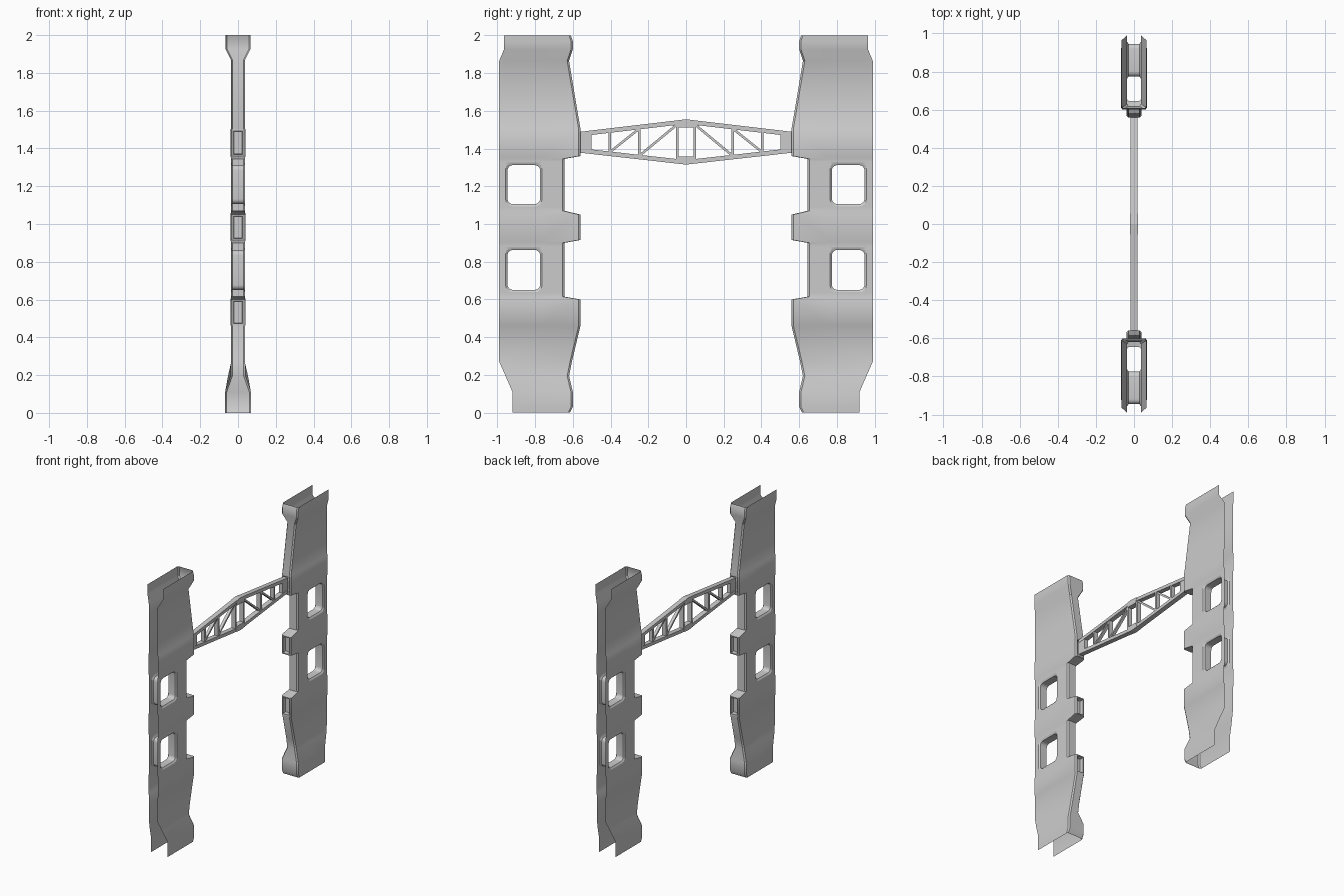
import bpy, bmesh, math
from mathutils import Vector

cube = bpy.data.objects.get("Cube")
if cube:
    bpy.data.objects.remove(cube, do_unlink=True)

grey = bpy.data.materials.new("plain_grey")
grey.use_nodes = True
colour = (0.6, 0.6, 0.6, 1)
grey.diffuse_color = colour
bsdf = grey.node_tree.nodes["Principled BSDF"]
bsdf.inputs["Base Color"].default_value = colour
bsdf.inputs["Roughness"].default_value = 0.8


def finish(bm, name, smooth=False):
    bmesh.ops.remove_doubles(bm, verts=bm.verts[:], dist=0.0001)
    bmesh.ops.recalc_face_normals(bm, faces=bm.faces[:])
    mesh = bpy.data.meshes.new(name)
    bm.to_mesh(mesh)
    bm.free()
    mesh.materials.append(grey)
    obj = bpy.data.objects.new(name, mesh)
    bpy.context.collection.objects.link(obj)
    if smooth:
        bpy.ops.object.select_all(action='DESELECT')
        obj.select_set(True)
        bpy.context.view_layer.objects.active = obj
        bpy.ops.object.shade_smooth_by_angle(angle=math.radians(30))
    return obj


# Channel stations: height, outer edge, inner edge, half thickness
OUT, NECK, TAB, THIN, THICK = 0.99, 0.645, 0.56, 0.036, 0.04
STATIONS = [
    (0, 0.92, 0.615, 0.068), (0.03, 0.92, 0.6, 0.068), (0.11, 0.92, 0.6, 0.068),
    (0.195, 0.957, 0.62, 0.038), (0.27, OUT, 0.605, THIN),
    (0.458, OUT, TAB, THIN), (0.465, OUT, TAB, THICK), (0.6, OUT, TAB, THICK),
    (0.615, OUT, NECK, THIN), (0.635, OUT, NECK, THIN), (0.88, OUT, NECK, THIN),
    (0.9, OUT, NECK, THIN), (0.915, OUT, TAB, THICK), (1.05, OUT, TAB, THICK),
    (1.07, OUT, NECK, THIN), (1.09, OUT, NECK, THIN), (1.33, OUT, NECK, THIN),
    (1.345, OUT, NECK, THIN), (1.36, OUT, TAB, THICK), (1.5, OUT, TAB, THICK),
    (1.507, OUT, TAB, THIN), (1.865, OUT, 0.62, THIN),
    (1.925, 0.965, 0.6, 0.065), (1.97, 0.965, 0.6, 0.065), (2, 0.965, 0.61, 0.065)]
WINDOW_ROWS = (0.635, 1.09)
TAB_ROWS = (0.465, 0.915, 1.36)
WIN_OUT, WIN_IN = 0.96, 0.76


def rounded(y0, y1, z0, z1, r, steps=5):
    """Rounded rectangle as (corner number, y, z)."""
    corners = [(y1 - r, z1 - r), (y0 + r, z1 - r), (y0 + r, z0 + r), (y1 - r, z0 + r)]
    ring = []
    for c, (cy, cz) in enumerate(corners):
        for k in range(steps + 1):
            a = math.pi / 2 * (c + k / steps)
            ring.append((c, cy + r * math.cos(a), cz + r * math.sin(a)))
    return ring


def window(bm, side, z0, z1):
    """Dished rim on both sheets and a tunnel joining them."""
    square = [(WIN_OUT, z1), (WIN_IN, z1), (WIN_IN, z0), (WIN_OUT, z0)]
    rim = rounded(WIN_IN + 0.004, WIN_OUT - 0.004, z0 + 0.004, z1 - 0.004, 0.035)
    hole = rounded(WIN_IN + 0.014, WIN_OUT - 0.014, z0 + 0.016, z1 - 0.018, 0.027)
    n = len(rim)
    tunnels = []
    for sx in (1, -1):
        corner = [bm.verts.new((sx * THIN, side * y, z)) for y, z in square]
        lip = [bm.verts.new((sx * THIN, side * y, z)) for c, y, z in rim]
        edge = [bm.verts.new((sx * (THIN - 0.008), side * y, z)) for c, y, z in hole]
        for i in range(n):
            j = (i + 1) % n
            ci, cj = rim[i][0], rim[j][0]
            if ci == cj:
                bm.faces.new((corner[ci], lip[i], lip[j]))
            else:
                bm.faces.new((corner[ci], lip[i], lip[j], corner[cj]))
            bm.faces.new((lip[i], edge[i], edge[j], lip[j]))
        tunnels.append(edge)
    a, b = tunnels
    for i in range(n):
        j = (i + 1) % n
        bm.faces.new((a[i], b[i], b[j], a[j]))


def pillar(name, side):
    bm = bmesh.new()
    rows = []
    for z, outer, inner, t in STATIONS:
        # the foot flare reaches higher along the outer edge
        flare = 0.053 if z == 0.195 else t
        half = [(flare, outer), (flare, min(WIN_OUT, outer - 0.01)), (t, WIN_IN),
                (t, inner + 0.01), (t - 0.008, inner)]
        loop = half + [(-x, y) for x, y in reversed(half)]
        rows.append([bm.verts.new((x, side * y, z)) for x, y in loop])
    slots = []
    for k in range(len(rows) - 1):
        low, high, z = rows[k], rows[k + 1], STATIONS[k][0]
        for i in range(len(low) - 1):
            if z in WINDOW_ROWS and i in (1, 7):
                continue
            f = bm.faces.new((low[i], low[i + 1], high[i + 1], high[i]))
            if i == 4 and z in TAB_ROWS:
                slots.append(f)
        if z in WINDOW_ROWS:
            window(bm, side, z, STATIONS[k + 1][0])
    # recessed slot in the end of each tab
    for f in slots:
        f.normal_update()
        bmesh.ops.inset_individual(bm, faces=[f], thickness=0.011)
        bmesh.ops.inset_individual(bm, faces=[f], thickness=0.003)
        for v in f.verts:
            v.co.y += side * 0.03
    return finish(bm, name, smooth=True)


pillar("back_pillar", 1)
pillar("front_pillar", -1)


# Lattice beam between the pillars
def plate(bm, points, half):
    """Flat polygon in y and z, extended to both sides in x."""
    a = [bm.verts.new((half, y, z)) for y, z in points]
    b = [bm.verts.new((-half, y, z)) for y, z in points]
    bm.faces.new(a)
    bm.faces.new(b[::-1])
    for i in range(len(a)):
        j = (i + 1) % len(a)
        bm.faces.new((a[i], b[i], b[j], a[j]))


def strut(bm, start, end, width, half):
    p, q = Vector(start), Vector(end)
    d = (q - p).normalized()
    n = Vector((-d.y, d.x)) * width / 2
    plate(bm, [p + n, q + n, q - n, p - n], half)


def top(y):
    return 1.555 - 0.118 * abs(y)


def bottom(y):
    return 1.315 + 0.112 * abs(y)


CHORD, BEAM = 0.024, 0.018


def beam_part(name, build):
    bm = bmesh.new()
    for side in (1, -1):
        build(bm, side)
    # keep touching solids separate so their normals stay outward
    bmesh.ops.recalc_face_normals(bm, faces=bm.faces[:])
    mesh = bpy.data.meshes.new(name)
    bm.to_mesh(mesh)
    bm.free()
    mesh.materials.append(grey)
    bpy.context.collection.objects.link(bpy.data.objects.new(name, mesh))


def chords(bm, s):
    for edge, d in ((top, -CHORD), (bottom, CHORD)):
        plate(bm, [(0, edge(0)), (s * TAB, edge(TAB)),
                   (s * TAB, edge(TAB) + d), (0, edge(0) + d)], BEAM)
        # centre gusset
        plate(bm, [(0, edge(0)), (s * 0.055, edge(0.055)),
                   (s * 0.04, edge(0) + d * 1.8), (0, edge(0) + d * 1.8)], BEAM + 0.002)


def posts(bm, s):
    for y0, y1 in ((0.04, 0.054), (0.24, 0.255), (0.397, 0.412), (0.5, TAB + 0.004)):
        plate(bm, [(s * y0, bottom(y0) + 0.01), (s * y1, bottom(y1) + 0.01),
                   (s * y1, top(y1) - 0.01), (s * y0, top(y0) - 0.01)], BEAM - 0.002)


def braces(bm, s):
    for y0, y1 in ((0.05, 0.242), (0.253, 0.4)):
        strut(bm, (s * y0, top(y0) - CHORD), (s * y1, bottom(y1) + CHORD), 0.013, 0.011)


beam_part("beam_chords", chords)
beam_part("beam_posts", posts)
beam_part("beam_braces", braces)
